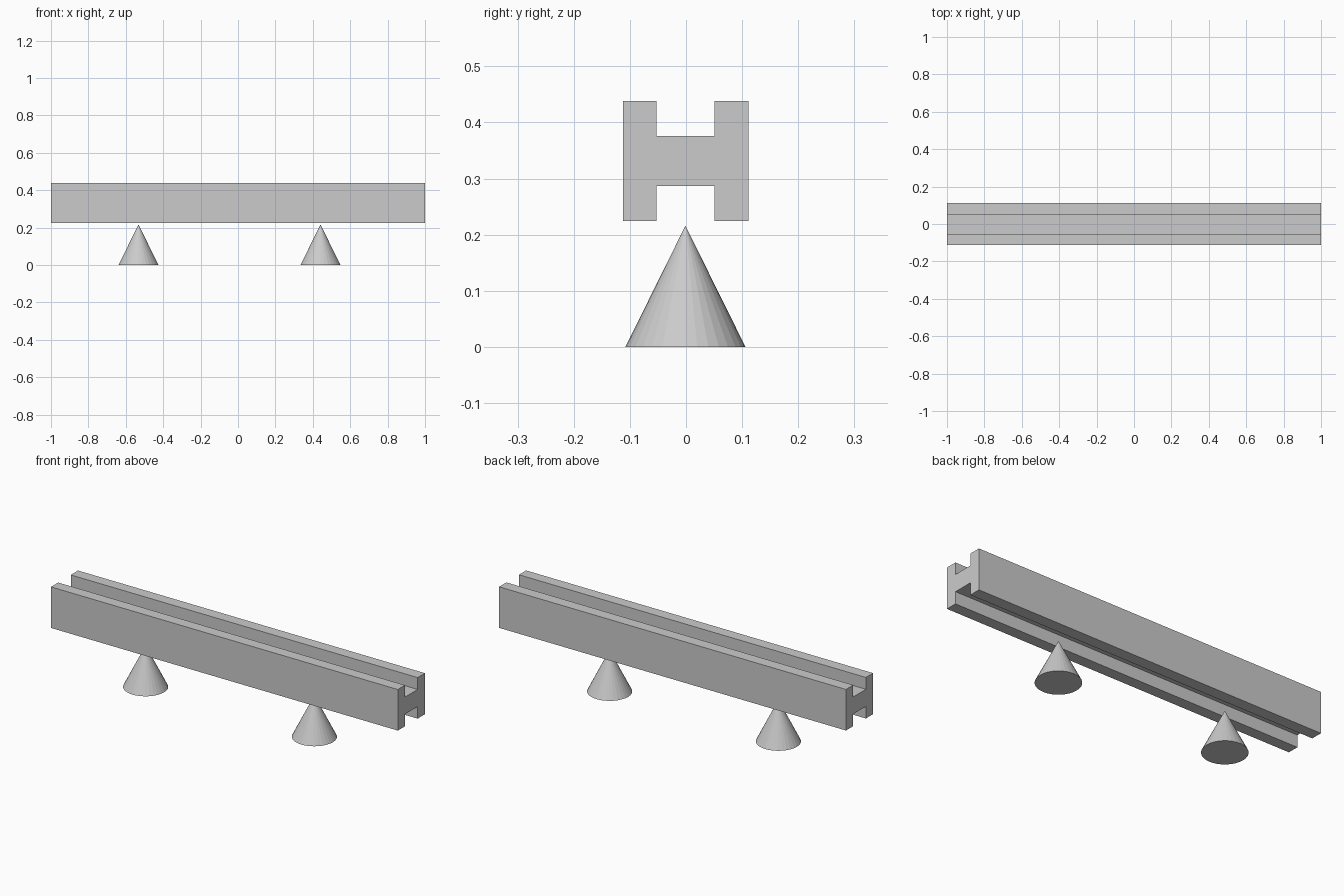
import bpy
import bmesh

default = bpy.data.objects.get("Cube")
if default:
    bpy.data.objects.remove(default, do_unlink=True)

grey = bpy.data.materials.new("light grey")
grey.use_nodes = True
colour = (0.6, 0.6, 0.6, 1)
grey.diffuse_color = colour
grey.node_tree.nodes["Principled BSDF"].inputs["Base Color"].default_value = colour


def finish(bm, name):
    bmesh.ops.recalc_face_normals(bm, faces=bm.faces)
    mesh = bpy.data.meshes.new(name)
    bm.to_mesh(mesh)
    bm.free()
    mesh.materials.append(grey)
    obj = bpy.data.objects.new(name, mesh)
    bpy.context.collection.objects.link(obj)
    return obj


# H-section beam: one profile extruded along its length
FRONT, BACK = -0.112, 0.111
SLOT_FRONT, SLOT_BACK = -0.053, 0.051
BOTTOM, TOP = 0.224, 0.438
WEB_LOW, WEB_HIGH = 0.287, 0.376
profile = [
    (FRONT, BOTTOM), (SLOT_FRONT, BOTTOM), (SLOT_FRONT, WEB_LOW),
    (SLOT_BACK, WEB_LOW), (SLOT_BACK, BOTTOM), (BACK, BOTTOM),
    (BACK, TOP), (SLOT_BACK, TOP), (SLOT_BACK, WEB_HIGH),
    (SLOT_FRONT, WEB_HIGH), (SLOT_FRONT, TOP), (FRONT, TOP),
]
bm = bmesh.new()
end = bm.faces.new([bm.verts.new((-1, y, z)) for y, z in profile])
extruded = bmesh.ops.extrude_face_region(bm, geom=[end], use_keep_orig=True)
far_end = [v for v in extruded["geom"] if isinstance(v, bmesh.types.BMVert)]
bmesh.ops.translate(bm, verts=far_end, vec=(2, 0, 0))
finish(bm, "beam")

# Faceted cone supports below the beam
HEIGHT, RADIUS = 0.216, 0.107
for name, x in (("right_support", -0.532), ("left_support", 0.441)):
    bm = bmesh.new()
    bmesh.ops.create_cone(bm, cap_ends=True, segments=32,
                          radius1=RADIUS, radius2=0, depth=HEIGHT)
    bmesh.ops.remove_doubles(bm, verts=bm.verts, dist=0.0001)
    support = finish(bm, name)
    support.location = (x, -0.001, HEIGHT / 2)
